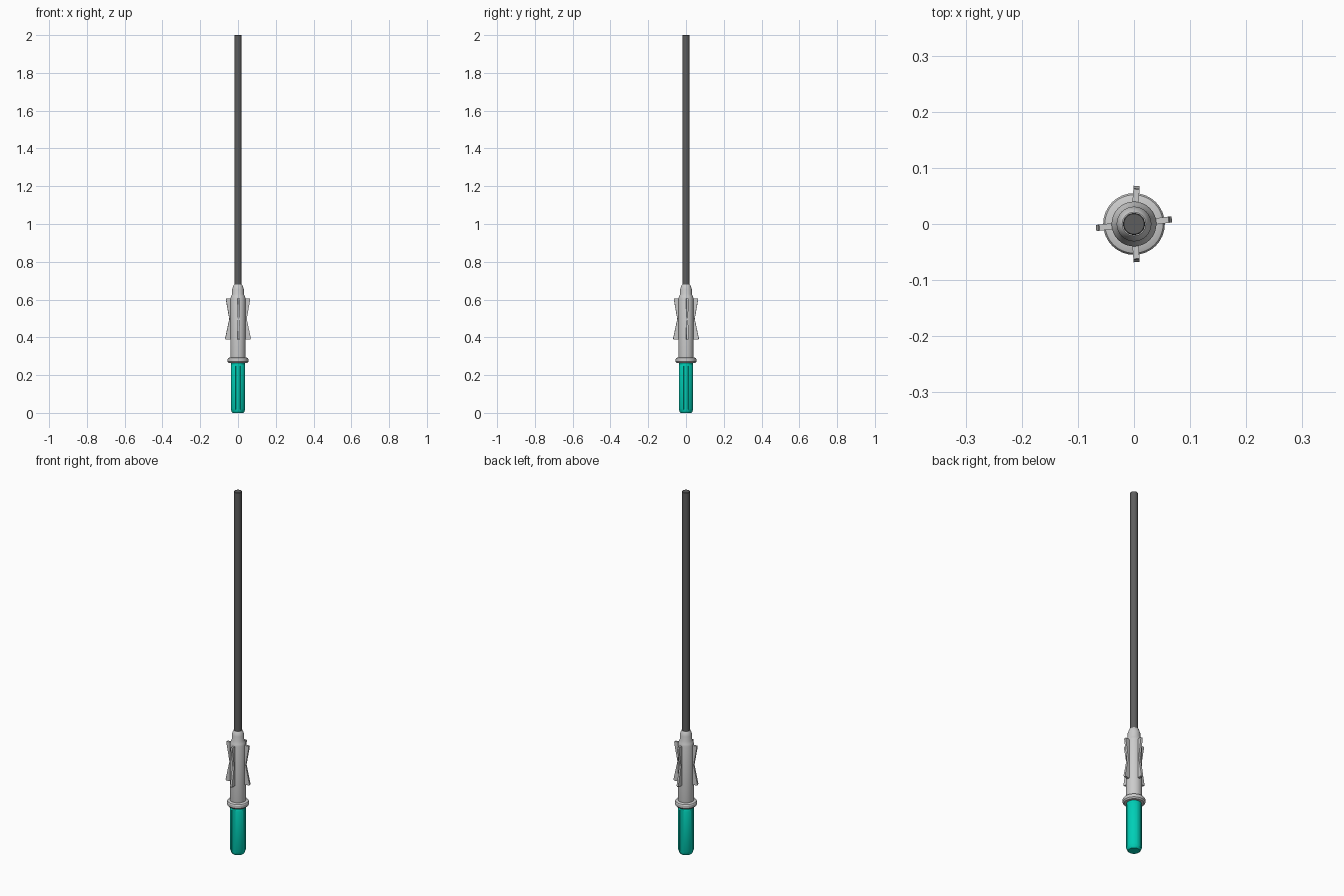
import bpy, bmesh, math
from mathutils import Matrix

if "Cube" in bpy.data.objects:
    bpy.data.objects.remove(bpy.data.objects["Cube"])

teal = bpy.data.materials.new("teal")
teal.diffuse_color = (0.0, 0.62, 0.47, 1)
teal.use_nodes = True
teal.node_tree.nodes["Principled BSDF"].inputs["Base Color"].default_value = teal.diffuse_color
dark = bpy.data.materials.new("dark_grey")
dark.diffuse_color = (0.11, 0.11, 0.11, 1)
dark.use_nodes = True
dark.node_tree.nodes["Principled BSDF"].inputs["Base Color"].default_value = dark.diffuse_color


def finish(name, bm, mat=None, smooth=True):
    bmesh.ops.recalc_face_normals(bm, faces=bm.faces)
    me = bpy.data.meshes.new(name)
    bm.to_mesh(me)
    bm.free()
    ob = bpy.data.objects.new(name, me)
    bpy.context.collection.objects.link(ob)
    if mat:
        me.materials.append(mat)
    if smooth:
        bpy.ops.object.select_all(action='DESELECT')
        ob.select_set(True)
        bpy.context.view_layer.objects.active = ob
        bpy.ops.object.shade_smooth_by_angle(angle=math.radians(30))
    return ob


def lathe(name, profile, mat=None, n=32):
    """Closed solid turned from (radius, z) points."""
    bm = bmesh.new()
    rings = [[bm.verts.new((r * math.cos(2 * math.pi * i / n),
                            r * math.sin(2 * math.pi * i / n), z))
              for i in range(n)] for r, z in profile]
    for a, b in zip(rings, rings[1:]):
        for i in range(n):
            j = (i + 1) % n
            bm.faces.new((a[i], a[j], b[j], b[i]))
    bm.faces.new(rings[0])
    bm.faces.new(rings[-1])
    return finish(name, bm, mat)


def fin(name, outline, angle, width):
    """Flat plate from (radius, z) points, standing out at an angle."""
    bm = bmesh.new()
    f = bm.faces.new([bm.verts.new((r, -width / 2, z)) for r, z in outline])
    ext = bmesh.ops.extrude_face_region(bm, geom=[f])
    vs = [v for v in ext["geom"] if isinstance(v, bmesh.types.BMVert)]
    bmesh.ops.translate(bm, verts=vs, vec=(0, width, 0))
    bm.transform(Matrix.Rotation(math.radians(angle), 4, 'Z'))
    return finish(name, bm, smooth=False)


def arc_panel(name, angle, half, mat):
    """Raised grip strip with chamfered ends."""
    bm = bmesh.new()
    n = 6
    levels = [(0.036, 0.012), (0.040, 0.022), (0.040, 0.245), (0.036, 0.255)]
    rows = []
    for r, z in levels:
        row = []
        for i in range(n + 1):
            a = math.radians(angle - half + 2 * half * i / n)
            row.append((bm.verts.new((r * math.cos(a), r * math.sin(a), z)),
                        bm.verts.new((0.033 * math.cos(a), 0.033 * math.sin(a), z))))
        rows.append(row)
    for a, b in zip(rows, rows[1:]):
        for i in range(n):
            bm.faces.new((a[i][0], a[i + 1][0], b[i + 1][0], b[i][0]))
        for i in (0, n):
            bm.faces.new((a[i][0], a[i][1], b[i][1], b[i][0]))
    for row in (rows[0], rows[-1]):
        for i in range(n):
            bm.faces.new((row[i][0], row[i + 1][0], row[i + 1][1], row[i][1]))
    return finish(name, bm, mat)


# Handle with four raised grip strips
lathe("handle", [(0.029, 0), (0.034, 0.006), (0.0365, 0.016), (0.0365, 0.27)], teal)
for k in range(4):
    arc_panel(f"grip_strip_{k + 1}", 45 + 90 * k, 27, teal)

# Flange between handle and body
lathe("flange", [(0.036, 0.263), (0.049, 0.264), (0.055, 0.271), (0.055, 0.285),
                 (0.052, 0.290), (0.041, 0.294), (0.036, 0.294)])

# Body with stepped neck
lathe("body", [(0.038, 0.285), (0.040, 0.300), (0.040, 0.605), (0.037, 0.616),
               (0.031, 0.630), (0.031, 0.655), (0.024, 0.676), (0.021, 0.680)])

# Four bow-tie fins, each set slightly off axis
outline = [(0.03, 0.388), (0.066, 0.388), (0.068, 0.395), (0.046, 0.497),
           (0.064, 0.598), (0.062, 0.605), (0.03, 0.605)]
for k, ang in enumerate((7, 86, 186, 274)):
    fin(f"fin_{k + 1}", outline, ang, 0.011)

# Long rod
lathe("rod", [(0.0195, 0.66), (0.0195, 1.998), (0.018, 2.0)], dark)
